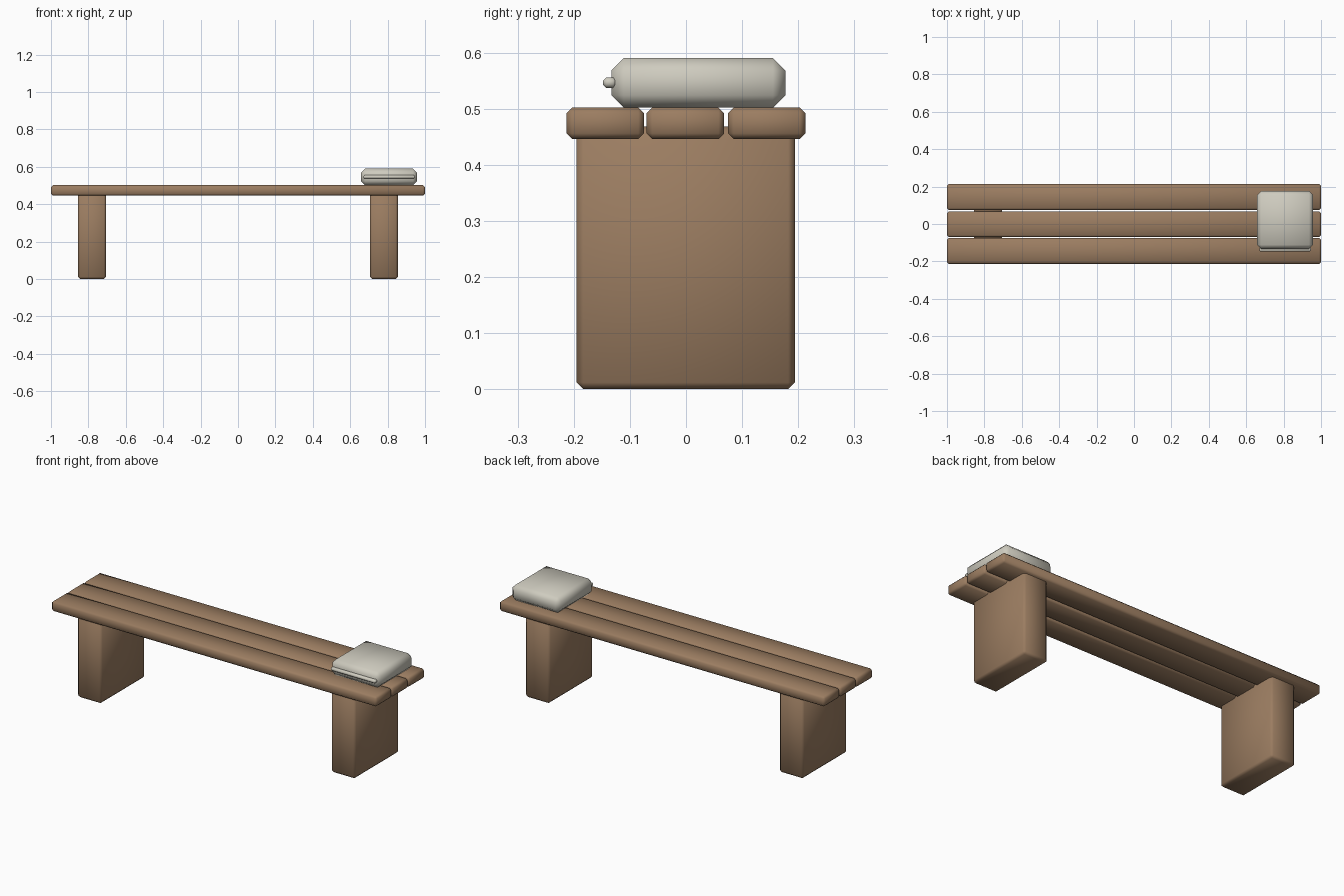
import bpy

cube = bpy.data.objects.get("Cube")
if cube:
    bpy.data.objects.remove(cube, do_unlink=True)


def material(name, rgb):
    mat = bpy.data.materials.new(name)
    mat.use_nodes = True
    colour = (*rgb, 1)
    mat.diffuse_color = colour
    mat.node_tree.nodes["Principled BSDF"].inputs["Base Color"].default_value = colour
    return mat


def block(name, low, high, bevel, mat):
    """Softly shaded box between two corners, with a single chamfer."""
    bpy.ops.mesh.primitive_cube_add(
        size=1, location=[(a + b) / 2 for a, b in zip(low, high)])
    obj = bpy.context.object
    obj.name = name
    obj.scale = [b - a for a, b in zip(low, high)]
    bpy.ops.object.transform_apply(location=False, rotation=False, scale=True)
    mod = obj.modifiers.new("Chamfer", 'BEVEL')
    mod.width = bevel
    mod.segments = 1
    obj.data.materials.append(mat)
    bpy.ops.object.shade_smooth()
    return obj


wood = material("brown wood", (0.33, 0.205, 0.12))
fabric = material("pale grey fabric", (0.62, 0.60, 0.52))

# Seat planks
for side, y in (("front", -0.144), ("middle", -0.001), ("back", 0.144)):
    block(side + "_seat_plank", (-1, y - 0.069, 0.446), (1, y + 0.069, 0.502), 0.01, wood)

# Slab legs
for side, x in (("right", -0.78), ("left", 0.78)):
    block(side + "_leg", (x - 0.075, -0.195, 0), (x + 0.075, 0.194, 0.468), 0.012, wood)

# Cushion with its front piping
block("cushion", (0.658, -0.133, 0.502), (0.958, 0.177, 0.59), 0.022, fabric)
block("cushion_piping", (0.67, -0.148, 0.537), (0.946, -0.124, 0.556), 0.006, fabric)
